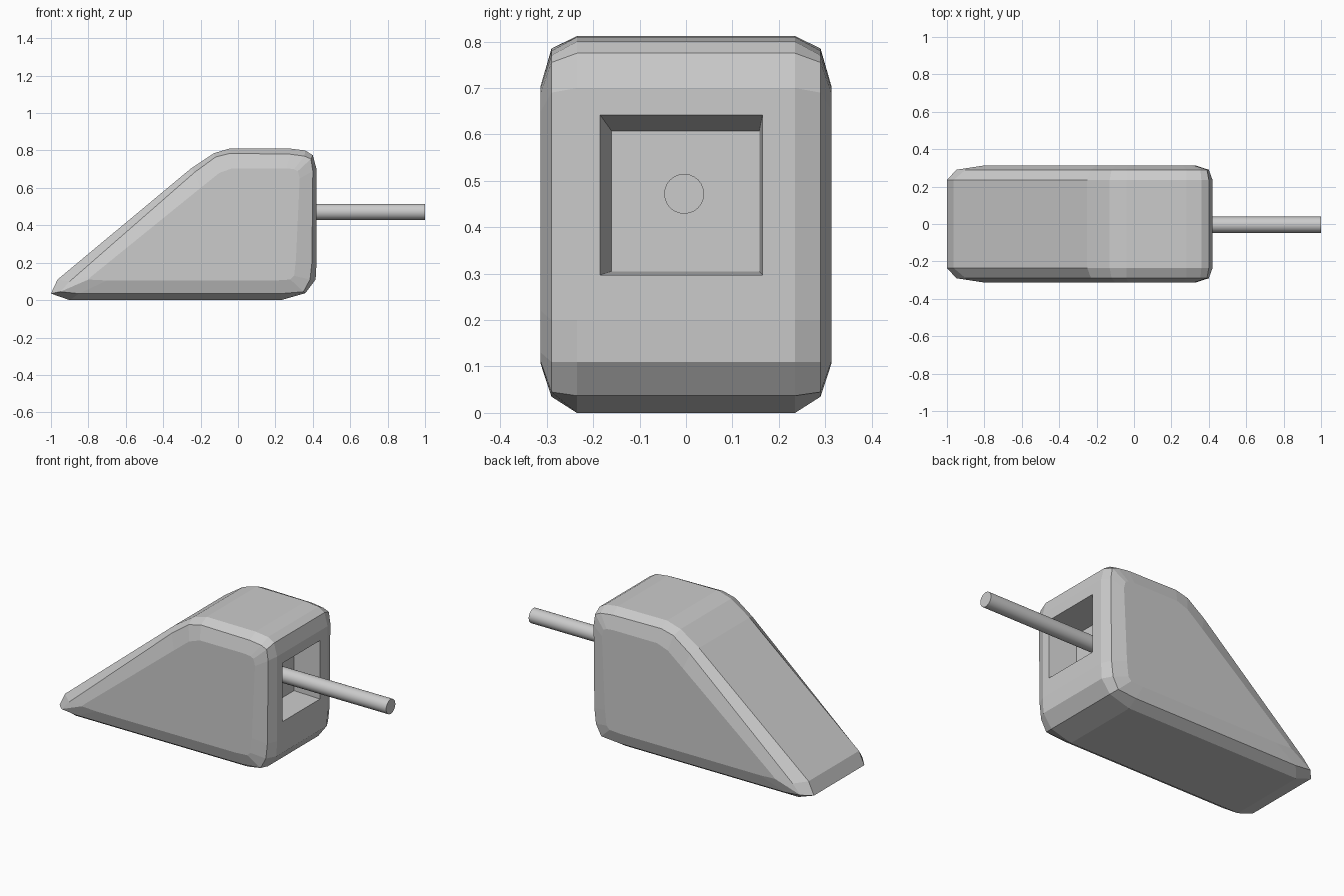
import bpy, bmesh
from math import pi

if "Cube" in bpy.data.objects:
    bpy.data.objects.remove(bpy.data.objects["Cube"])

def new_object(name, bm):
    bmesh.ops.recalc_face_normals(bm, faces=bm.faces)
    me = bpy.data.meshes.new(name)
    bm.to_mesh(me)
    bm.free()
    ob = bpy.data.objects.new(name, me)
    bpy.context.collection.objects.link(ob)
    return ob

def loft(name, rings):
    """Join rings of points in order and close both ends."""
    bm = bmesh.new()
    loops = [[bm.verts.new(p) for p in r] for r in rings]
    n = len(loops[0])
    for a, b in zip(loops, loops[1:]):
        for i in range(n):
            j = (i + 1) % n
            bm.faces.new((a[i], a[j], b[j], b[i]))
    bm.faces.new(loops[0])
    bm.faces.new(loops[-1])
    return new_object(name, bm)

# Wedge side profiles (x, z): full outline, rounded shoulder, flat cheek
outer = [(-1, .035), (-.965, .11), (-.25, .705), (-.13, .785), (-.04, .812),
         (.28, .81), (.36, .80), (.40, .775), (.42, .70), (.42, .20),
         (.415, .11), (.36, .037), (.23, 0), (-.90, 0)]
shoulder = [(-.95, .045), (-.90, .10), (-.23, .685), (-.12, .765), (-.04, .785),
            (.28, .78), (.355, .77), (.39, .755), (.40, .69), (.395, .20),
            (.385, .11), (.35, .045), (.23, .035), (-.85, .035)]
cheek = [(-.80, .11), (-.78, .13), (-.20, .60), (-.10, .68), (-.03, .705),
         (.26, .705), (.30, .70), (.32, .69), (.33, .65), (.31, .22),
         (.30, .13), (.28, .11), (.20, .105), (-.70, .105)]
layers = [(-.313, cheek), (-.29, shoulder), (-.235, outer),
          (.235, outer), (.29, shoulder), (.313, cheek)]
body = loft("wedge_body", [[(x, y, z) for x, z in prof] for y, prof in layers])

# Tapered pocket cut into the end face
def rect(x, y0, y1, z0, z1):
    return [(x, y0, z0), (x, y1, z0), (x, y1, z1), (x, y0, z1)]

cutter = loft("pocket_cutter", [rect(.255, -.16, .158, .305, .607),
                                rect(.42, -.185, .165, .297, .642),
                                rect(.50, -.185, .165, .297, .642)])
cutter.hide_render = True
mod = body.modifiers.new("pocket", 'BOOLEAN')
mod.operation = 'DIFFERENCE'
mod.solver = 'EXACT'
mod.object = cutter
bpy.context.view_layer.objects.active = body
bpy.ops.object.modifier_apply(modifier=mod.name)
bpy.data.objects.remove(cutter)

# Rod standing out of the pocket
bpy.ops.mesh.primitive_cylinder_add(vertices=24, radius=.043, depth=.755,
                                    location=(.6225, -.004, .472),
                                    rotation=(0, pi / 2, 0))
rod = bpy.context.object
rod.name = "rod"
bpy.ops.object.shade_smooth_by_angle()
